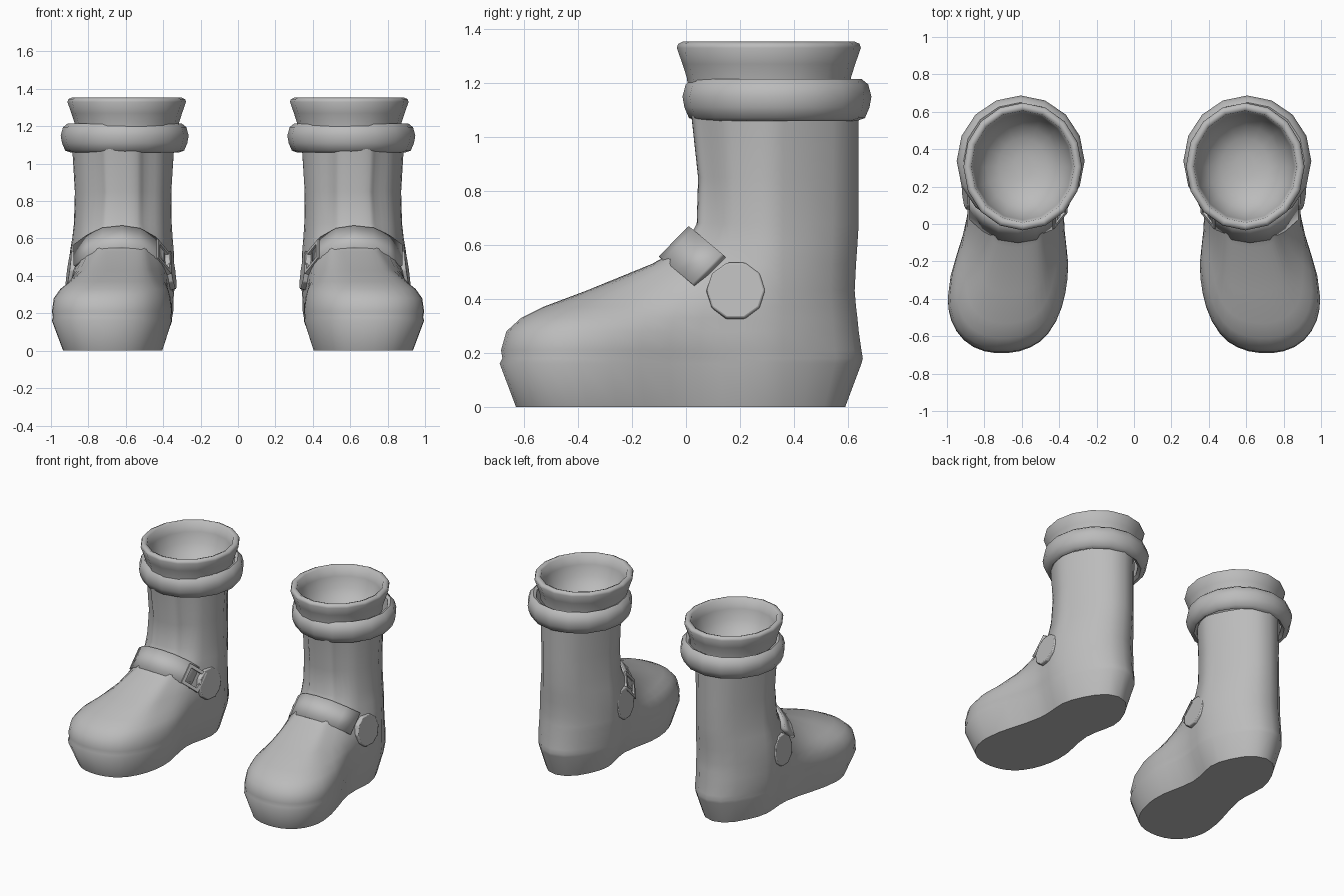
import bpy, bmesh, math
from mathutils import Vector, Matrix
from mathutils.geometry import interpolate_bezier

if "Cube" in bpy.data.objects:
    bpy.data.objects.remove(bpy.data.objects["Cube"])

grey = bpy.data.materials.new("plain grey")
grey.use_nodes = True
grey.diffuse_color = (0.5, 0.5, 0.5, 1)
grey.node_tree.nodes["Principled BSDF"].inputs["Base Color"].default_value = (0.5, 0.5, 0.5, 1)


def finish(name, bm, angle=40, bevel=0.0, thickness=0.0):
    """Turn a bmesh into a named, shaded object, mirrored for the other boot."""
    bmesh.ops.recalc_face_normals(bm, faces=bm.faces)
    mesh = bpy.data.meshes.new(name)
    bm.to_mesh(mesh)
    bm.free()
    mesh.materials.append(grey)
    obj = bpy.data.objects.new(name, mesh)
    bpy.context.collection.objects.link(obj)
    if thickness:
        solid = obj.modifiers.new("Solidify", "SOLIDIFY")
        solid.thickness = thickness
        solid.offset = 0
    if bevel:
        mod = obj.modifiers.new("Bevel", "BEVEL")
        mod.width = bevel
        mod.segments = 2
    mirror = obj.modifiers.new("Mirror", "MIRROR")
    mirror.use_mirror_merge = False
    bpy.ops.object.select_all(action="DESELECT")
    obj.select_set(True)
    bpy.context.view_layer.objects.active = obj
    bpy.ops.object.shade_smooth_by_angle(angle=math.radians(angle))


def loft(rings, cap_start=False, cap_end=False, wrap=False):
    """Join closed rings of points with quads."""
    bm = bmesh.new()
    loops = [[bm.verts.new(p) for p in ring] for ring in rings]
    pairs = list(zip(loops, loops[1:]))
    if wrap:
        pairs.append((loops[-1], loops[0]))
    for a, b in pairs:
        for i in range(len(a)):
            j = (i + 1) % len(a)
            bm.faces.new((a[i], a[j], b[j], b[i]))
    if cap_start:
        bm.faces.new(loops[0])
    if cap_end:
        bm.faces.new(loops[-1])
    return bm


def smooth_ring(points, steps=4):
    """Closed smooth curve through a few points."""
    n = len(points)
    tangent = [(points[(i + 1) % n] - points[i - 1]).normalized() for i in range(n)]
    ring = []
    for i in range(n):
        j = (i + 1) % n
        p, q = points[i], points[j]
        reach = (q - p).length * 0.35
        ring += interpolate_bezier(p, p + tangent[i] * reach,
                                   q - tangent[j] * reach, q, steps + 1)[:-1]
    return ring


def boot_section(z, back, heel_in, heel_out, waist_in, waist_out, ball_in, ball_out, ball_y, tip):
    """Footprint outline at one height, the toe swept towards the outside."""
    waist_y = 0.15 + 0.28 * ball_y
    mid, half = (ball_in + ball_out) / 2, (ball_out - ball_in) / 2
    reach = ball_y - tip
    outline = [((heel_in + heel_out) / 2, back), (heel_out, 0.36), (waist_out, waist_y),
               (ball_out, ball_y - reach * 0.12), (mid + half * 0.73, ball_y - reach * 0.8),
               (mid, tip), (mid - half * 0.67, ball_y - reach * 0.7),
               (ball_in, ball_y + reach * 0.18), (waist_in, waist_y), (heel_in, 0.36)]
    return smooth_ring([Vector((x, y, z)) for x, y in outline])


# Sole, foot and shaft, from the ground up
sections = [
    (0, .59, .42, .83, .45, .84, .405, .935, -.33, -.63),
    (.16, .65, .365, .88, .385, .88, .355, .995, -.35, -.69),
    (.18, .655, .365, .88, .385, .88, .36, .99, -.35, -.68),
    (.21, .65, .36, .885, .38, .89, .355, .995, -.35, -.685),
    (.28, .64, .36, .89, .375, .89, .365, .985, -.34, -.665),
    (.33, .635, .355, .89, .375, .89, .385, .95, -.32, -.61),
    (.37, .63, .355, .89, .375, .89, .42, .9, -.29, -.53),
    (.43, .625, .355, .89, .38, .88, .45, .83, -.21, -.37),
    (.53, .63, .355, .885, .39, .86, .47, .77, -.04, -.125),
    (.6, .635, .36, .875, .395, .845, .48, .76, .04, 0),
    (.68, .64, .365, .865, .4, .84, .5, .74, .08, .04),
    (.85, .64, .367, .862, .402, .828, .5, .73, .085, .045),
    (1.08, .64, .352, .875, .395, .84, .5, .74, .065, .02),
]
finish("boot_body", loft([boot_section(*s) for s in sections], cap_start=True), 60)


def turned(profile, cx, cy, stretch, sides=16):
    """Rings around a vertical axis, a little longer in depth."""
    turns = [math.tau * i / sides for i in range(sides)]
    return [[(cx + r * math.sin(a), cy + (r + stretch) * math.cos(a), z) for a in turns]
            for z, r in profile]


# Padded band around the top of the shaft
band = [(1.075, .27), (1.06, .29), (1.07, .318), (1.11, .335), (1.15, .342),
        (1.195, .33), (1.215, .305), (1.205, .285)]
finish("ankle_band", loft(turned(band, .606, .337, .008), wrap=True), 50)

# Flared collar with its shallow bowl-shaped lining
collar = [(1.18, .275), (1.22, .28), (1.27, .296), (1.33, .317), (1.345, .312), (1.353, .295),
          (1.345, .275), (1.28, .262), (1.21, .237), (1.15, .195), (1.11, .13), (1.09, .05)]
finish("flared_collar", loft(turned(collar, .595, .307, .024), cap_end=True), 75)

# Strap over the instep
path = [(.41, .08, .495), (.45, .03, .545), (.53, -.02, .59), (.62, -.035, .603),
        (.72, -.02, .592), (.8, .025, .555), (.868, .085, .505)]
half_width = Vector((0, .055, .056))
bm = bmesh.new()
edges = [(bm.verts.new(Vector(p) - half_width), bm.verts.new(Vector(p) + half_width)) for p in path]
for a, b in zip(edges, edges[1:]):
    bm.faces.new((a[0], b[0], b[1], a[1]))
finish("instep_strap", bm, 40, thickness=.03)

# Square buckle frame on the inner end of the strap
across = half_width.normalized()
normal = Vector((-.85, -.35, .35)).normalized()
along = across.cross(normal).normalized()
centre = Vector((.405, .07, .5))
bars = bmesh.new()
for direction, other in ((across, along), (along, across)):
    for side in (-1, 1):
        frame = Matrix((direction, other, direction.cross(other))).transposed().to_4x4()
        frame.translation = centre + other * side * .06
        bmesh.ops.create_cube(bars, size=1, matrix=frame @ Matrix.Diagonal((.14, .022, .03, 1)))
finish("buckle_frame", bars, 30)

# Round studs on both sides of the ankle
for name, x, tilt, yaw in (("outer_stud", .889, 82, -4), ("inner_stud", .364, -82, 6)):
    bm = bmesh.new()
    place = (Matrix.Translation((x, .185, .43)) @ Matrix.Rotation(math.radians(yaw), 4, "Z")
             @ Matrix.Rotation(math.radians(tilt), 4, "Y"))
    bmesh.ops.create_cone(bm, cap_ends=True, segments=10, radius1=.112, radius2=.108,
                          depth=.036, matrix=place)
    finish(name, bm, 30, bevel=.006)
